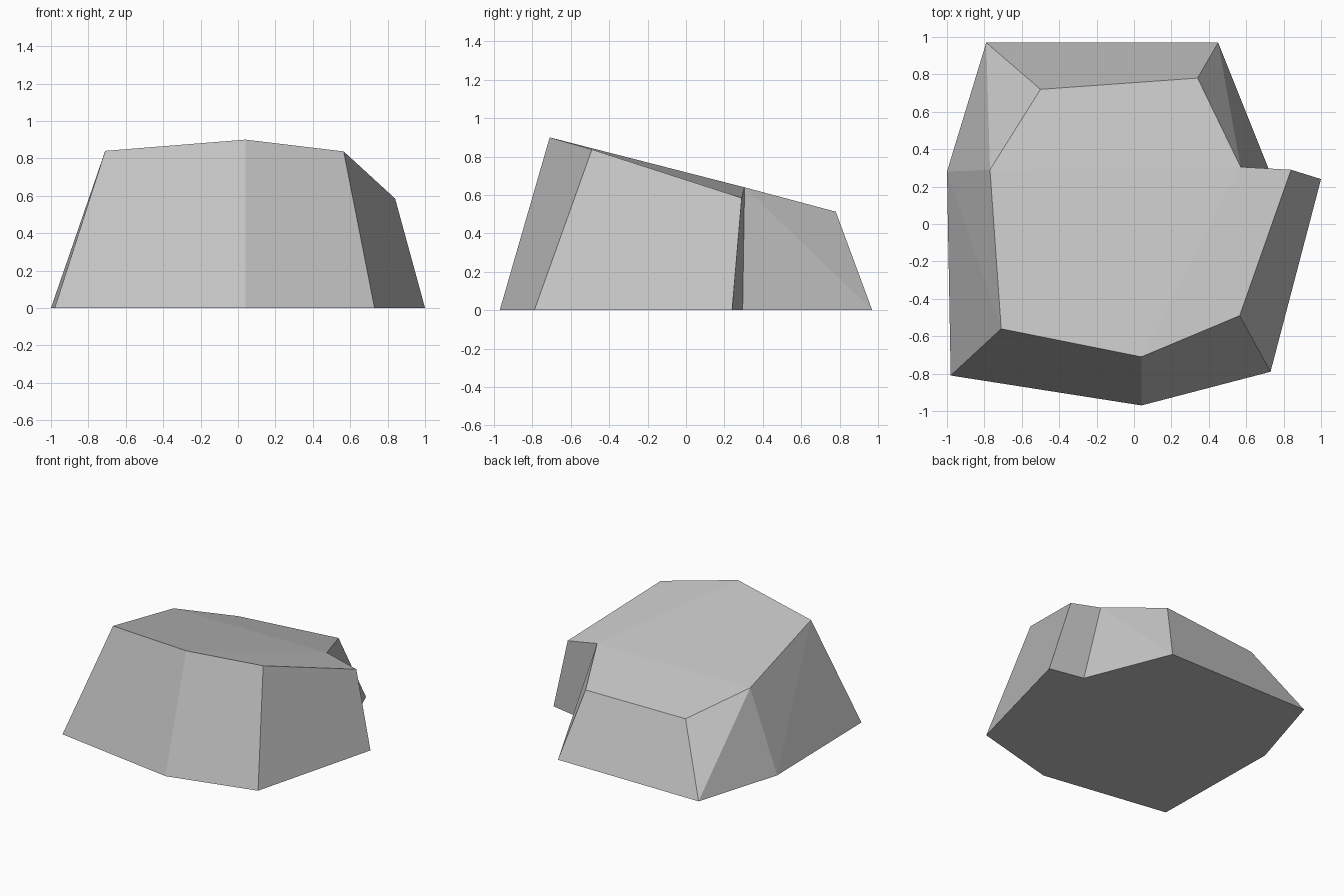
import bpy
import bmesh

cube = bpy.data.objects.get("Cube")
if cube:
    bpy.data.objects.remove(cube, do_unlink=True)

# Stone colour
stone = bpy.data.materials.new("light_grey_stone")
stone.use_nodes = True
colour = (0.55, 0.55, 0.55, 1)
stone.diffuse_color = colour
bsdf = stone.node_tree.nodes["Principled BSDF"]
bsdf.inputs["Base Color"].default_value = colour
bsdf.inputs["Roughness"].default_value = 0.9

# Outline on the ground and the smaller, sloping outline of the top,
# both counter-clockwise from the back left corner seen from above
base_outline = [(-0.79, 0.97), (-1.0, 0.28), (-0.98, -0.81), (0.04, -0.97),
                (0.73, -0.79), (1.0, 0.24), (0.72, 0.295), (0.45, 0.97)]
top_outline = [(-0.50, 0.72, 0.485), (-0.77, 0.29, 0.64), (-0.71, -0.56, 0.84),
               (0.04, -0.71, 0.90), (0.565, -0.49, 0.837), (0.84, 0.29, 0.585),
               (0.57, 0.305, 0.64), (0.34, 0.78, 0.513)]

bm = bmesh.new()
base = [bm.verts.new((x, y, 0)) for x, y in base_outline]
top = [bm.verts.new(p) for p in top_outline]
count = len(base)

# Sides: twisted ones are split along a chosen diagonal
rising, falling = {0, 1}, {6}
for i in range(count):
    j = (i + 1) % count
    if i in rising:
        bm.faces.new((base[i], base[j], top[j]))
        bm.faces.new((base[i], top[j], top[i]))
    elif i in falling:
        bm.faces.new((base[i], base[j], top[i]))
        bm.faces.new((base[j], top[j], top[i]))
    else:
        bm.faces.new((base[i], base[j], top[j], top[i]))

# Underside, and the gently faceted top
bm.faces.new(list(reversed(base)))
for facet in ((0, 1, 6, 7), (1, 2, 3, 6), (3, 4, 5, 6)):
    bm.faces.new([top[i] for i in facet])
bmesh.ops.recalc_face_normals(bm, faces=bm.faces[:])

mesh = bpy.data.meshes.new("boulder")
bm.to_mesh(mesh)
bm.free()
mesh.materials.append(stone)
boulder = bpy.data.objects.new("boulder", mesh)
bpy.context.collection.objects.link(boulder)
